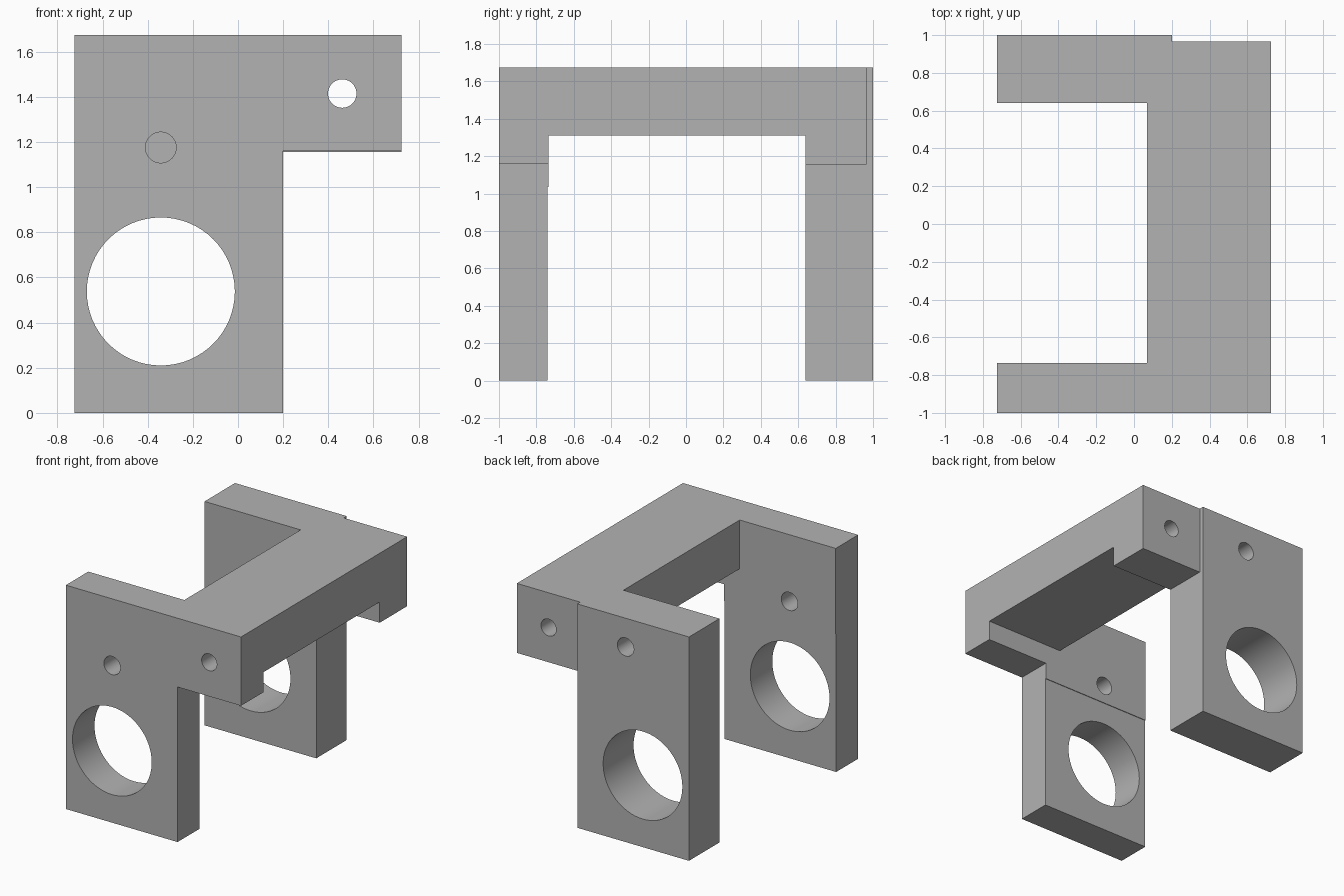
import bpy
import bmesh
from math import pi, radians
from mathutils import Matrix

default = bpy.data.objects.get("Cube")
if default:
    bpy.data.objects.remove(default, do_unlink=True)

grey = bpy.data.materials.new("plain_grey")
grey.use_nodes = True
grey.diffuse_color = (0.448, 0.448, 0.448, 1)
grey.node_tree.nodes["Principled BSDF"].inputs["Base Color"].default_value = grey.diffuse_color

LEFT, RIGHT, STEM = -0.725, 0.725, 0.2
TOP = 1.675
FRONT_IN, BACK_IN = -0.735, 0.64


def finish(name, bm):
    bmesh.ops.recalc_face_normals(bm, faces=bm.faces[:])
    mesh = bpy.data.meshes.new(name)
    bm.to_mesh(mesh)
    bm.free()
    mesh.materials.append(grey)
    obj = bpy.data.objects.new(name, mesh)
    bpy.context.collection.objects.link(obj)
    return obj


def slab(name, profile, y0, y1):
    """Extrude an (x, z) outline from y0 to y1."""
    bm = bmesh.new()
    face = bm.faces.new([bm.verts.new((x, y0, z)) for x, z in profile])
    new = bmesh.ops.extrude_face_region(bm, geom=[face])["geom"]
    verts = [v for v in new if isinstance(v, bmesh.types.BMVert)]
    bmesh.ops.translate(bm, verts=verts, vec=(0, y1 - y0, 0))
    return finish(name, bm)


def box(name, x0, x1, y0, y1, z0, z1):
    return slab(name, [(x0, z0), (x1, z0), (x1, z1), (x0, z1)], y0, y1)


def bore(x, z, radius, y0, y1):
    """Cylinder cutter running along y."""
    bm = bmesh.new()
    bmesh.ops.create_cone(bm, cap_ends=True, segments=64, radius1=radius,
                          radius2=radius, depth=y1 - y0,
                          matrix=Matrix.Translation((x, (y0 + y1) / 2, z))
                          @ Matrix.Rotation(pi / 2, 4, 'X'))
    return finish("bore_cutter", bm)


def combine(obj, other, operation):
    mod = obj.modifiers.new(operation.lower(), 'BOOLEAN')
    mod.operation = operation
    mod.solver = 'EXACT'
    mod.object = other
    bpy.context.view_layer.objects.active = obj
    bpy.ops.object.modifier_apply(modifier=mod.name)
    bpy.data.objects.remove(other, do_unlink=True)


# Front plate with its side arm, slightly thinner in the lower part
front_plate = slab("front_plate", [
    (LEFT, 0), (STEM, 0), (STEM, 1.16), (RIGHT, 1.16), (RIGHT, TOP), (LEFT, TOP)],
    -1, FRONT_IN)
combine(front_plate, box("relief_cutter", -1, 0.5, -0.74, -0.7, -0.1, 1.035), 'DIFFERENCE')

# Back plate and its shallower side arm
back_plate = box("back_plate", LEFT, STEM, BACK_IN, 1, 0, TOP)
back_arm = box("back_arm", STEM, RIGHT, BACK_IN, 0.965, 1.155, TOP)

# Beam joining the two plates
beam = box("cross_beam", 0.07, RIGHT, FRONT_IN, BACK_IN, 1.31, TOP)

# Large shaft openings and the front pin hole
for plate in (front_plate, back_plate):
    combine(plate, bore(-0.342, 0.538, 0.328, -1.2, 1.2), 'DIFFERENCE')
combine(front_plate, bore(-0.342, 1.176, 0.068, -1.2, 0), 'DIFFERENCE')

# Blind hole in the outer face of the back plate
combine(back_plate, bore(-0.2, 1.46, 0.068, 0.74, 1.2), 'DIFFERENCE')

# Long bolt hole through both arms and the beam
for part in (front_plate, back_arm, beam):
    combine(part, bore(0.462, 1.415, 0.063, -1.2, 1.2), 'DIFFERENCE')

# Join into one solid bracket
for part in (beam, back_plate, back_arm):
    combine(front_plate, part, 'UNION')
bracket = front_plate
bracket.name = "bracket"

bpy.ops.object.select_all(action='DESELECT')
bracket.select_set(True)
bpy.context.view_layer.objects.active = bracket
bpy.ops.object.shade_smooth_by_angle(angle=radians(30))
